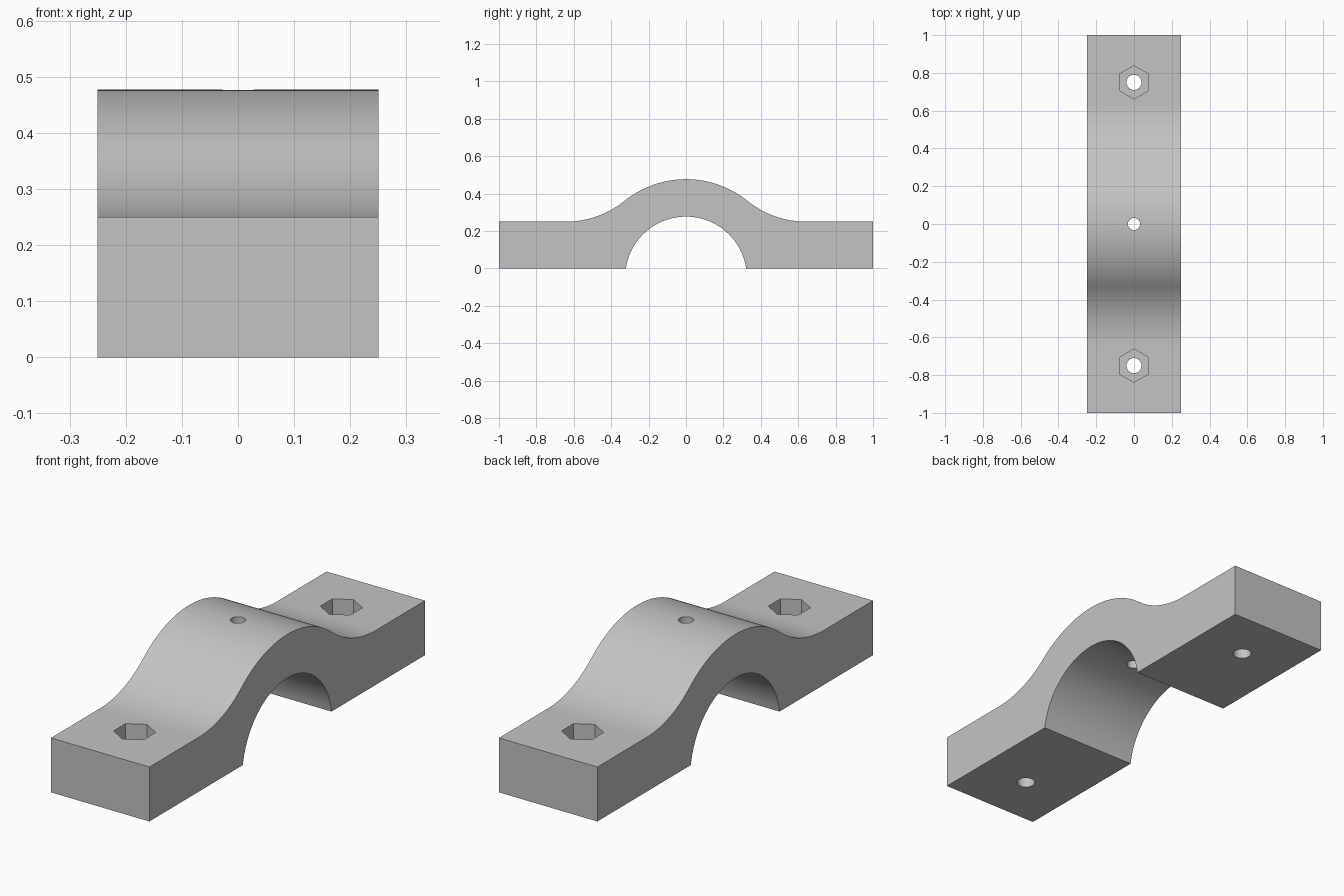
import bpy, bmesh, math

if "Cube" in bpy.data.objects:
    bpy.data.objects.remove(bpy.data.objects["Cube"])

HALF_WIDTH = 0.25
CENTRE_Z = -0.048      # axis of the saddle arcs
R_IN, R_OUT = 0.325, 0.525
FLANGE_Z = 0.25
R_FILLET = 0.5

steel = bpy.data.materials.new("light_grey")
steel.diffuse_color = (0.55, 0.55, 0.55, 1)
steel.use_nodes = True
steel.node_tree.nodes["Principled BSDF"].inputs["Base Color"].default_value = steel.diffuse_color


def arc(cy, cz, r, a0, a1, n):
    return [(cy + r * math.cos(a0 + (a1 - a0) * i / n),
             cz + r * math.sin(a0 + (a1 - a0) * i / n)) for i in range(n + 1)]


def prism(name, outline, direction):
    """Extrude a closed outline of 3D points along a vector."""
    bm = bmesh.new()
    face = bm.faces.new([bm.verts.new(p) for p in outline])
    ext = bmesh.ops.extrude_face_region(bm, geom=[face])
    verts = [v for v in ext["geom"] if isinstance(v, bmesh.types.BMVert)]
    bmesh.ops.translate(bm, verts=verts, vec=direction)
    bmesh.ops.recalc_face_normals(bm, faces=bm.faces)
    mesh = bpy.data.meshes.new(name)
    bm.to_mesh(mesh)
    bm.free()
    obj = bpy.data.objects.new(name, mesh)
    bpy.context.collection.objects.link(obj)
    mesh.materials.append(steel)
    return obj


def cutter(name, y, r, sides, z0, z1):
    # first point lies on +y, so a hexagon has its corners along y
    ring = [(r * math.sin(2 * math.pi * i / sides),
             y + r * math.cos(2 * math.pi * i / sides), z0) for i in range(sides)]
    obj = prism(name, ring, (0, 0, z1 - z0))
    obj.hide_render = True
    return obj


# Half profile (y > 0), from the inner arc foot round to the crown
fz = FLANGE_Z + R_FILLET
fy = math.sqrt((R_OUT + R_FILLET) ** 2 - (fz - CENTRE_Z) ** 2)
tangent = math.atan2(fz - CENTRE_Z, fy)
foot = math.asin(-CENTRE_Z / R_IN)
half = [(1, 0), (1, FLANGE_Z)]
half += arc(fy, fz, R_FILLET, 1.5 * math.pi, math.pi + tangent, 20)
half += arc(0, CENTRE_Z, R_OUT, tangent, math.pi / 2, 24)[1:]
left = [(-y, z) for y, z in reversed(half[:-1])]
inner = arc(0, CENTRE_Z, R_IN, math.pi - foot, foot, 64)
profile = half + left + inner

# Clamp body
clamp = prism("clamp_saddle", [(-HALF_WIDTH, y, z) for y, z in profile],
              (2 * HALF_WIDTH, 0, 0))

# Bolt holes, hexagonal nut pockets and the crown hole
cutters = [cutter("crown_hole_cutter", 0, 0.032, 32, 0.1, 0.7)]
for side in (-1, 1):
    cutters.append(cutter("bolt_hole_cutter", side * 0.75, 0.04, 32, -0.1, 0.5))
    cutters.append(cutter("nut_pocket_cutter", side * 0.75, 0.088, 6, 0.125, 0.5))

bpy.context.view_layer.objects.active = clamp
clamp.select_set(True)
for c in cutters:
    mod = clamp.modifiers.new(c.name, "BOOLEAN")
    mod.operation = "DIFFERENCE"
    mod.solver = "EXACT"
    mod.object = c
    bpy.ops.object.modifier_apply(modifier=mod.name)
for c in cutters:
    bpy.data.objects.remove(c)

bpy.ops.object.shade_smooth_by_angle(angle=math.radians(30))
